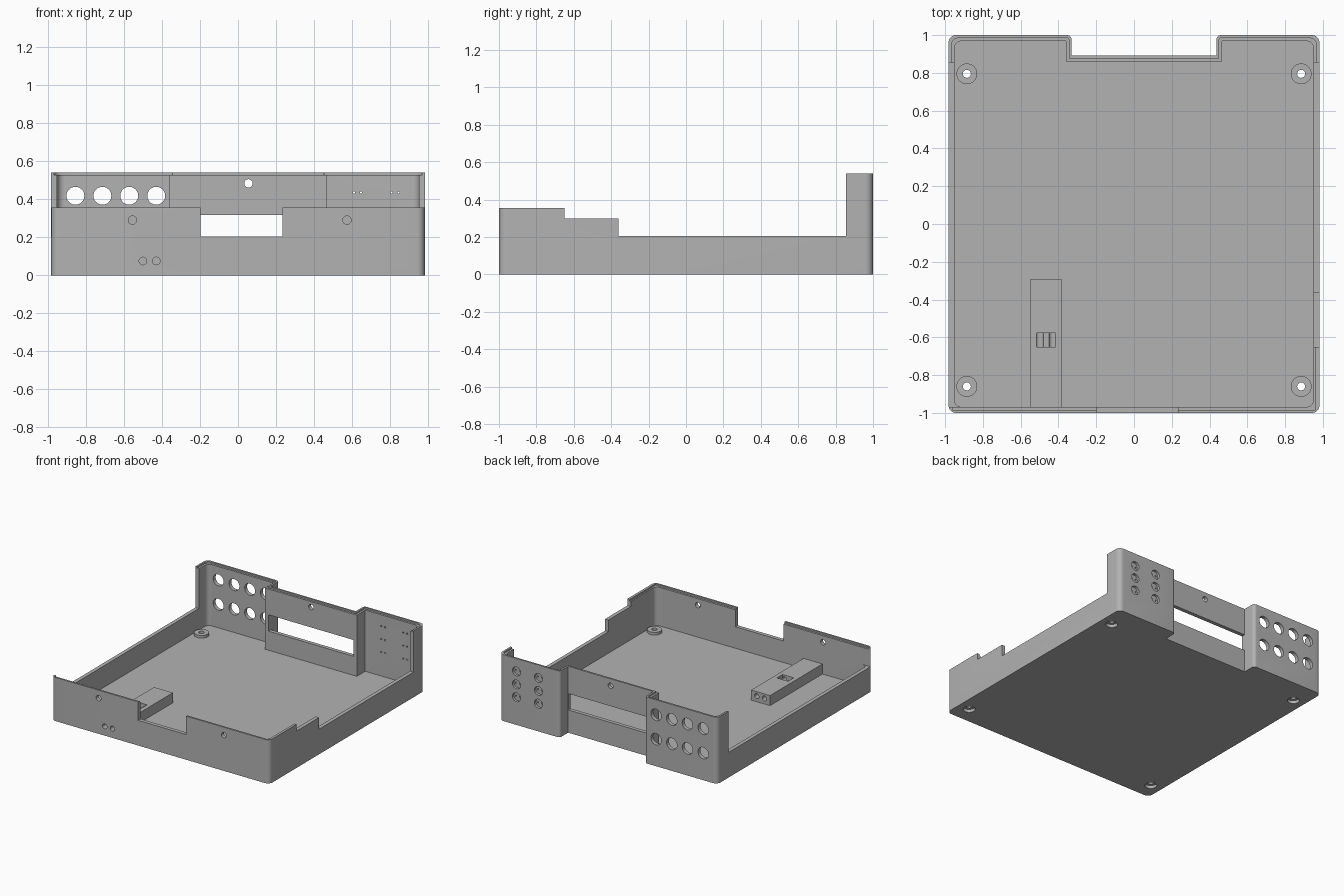
import bpy, bmesh, math
from mathutils import Vector, Matrix

cube = bpy.data.objects.get("Cube")
if cube:
    bpy.data.objects.remove(cube, do_unlink=True)

grey = bpy.data.materials.new("plain grey")
grey.use_nodes = True
colour = (0.45, 0.45, 0.45, 1)
grey.diffuse_color = colour
grey.node_tree.nodes["Principled BSDF"].inputs["Base Color"].default_value = colour


def add_object(name, bm):
    bmesh.ops.recalc_face_normals(bm, faces=bm.faces[:])
    mesh = bpy.data.meshes.new(name)
    bm.to_mesh(mesh)
    bm.free()
    mesh.materials.append(grey)
    ob = bpy.data.objects.new(name, mesh)
    bpy.context.scene.collection.objects.link(ob)
    return ob


def box(name, x, y, z):
    bm = bmesh.new()
    bmesh.ops.create_cube(bm, size=1)
    for v in bm.verts:
        v.co = Vector([r[0] if c < 0 else r[1] for c, r in zip(v.co, (x, y, z))])
    return add_object(name, bm)


def cylinder(name, centre, radius, length, axis="Z", top_radius=None, sides=32):
    bm = bmesh.new()
    turn = Matrix.Rotation(math.radians(90), 4, "X") if axis == "Y" else Matrix()
    bmesh.ops.create_cone(bm, cap_ends=True, segments=sides, radius1=radius,
                          radius2=top_radius or radius, depth=length,
                          matrix=Matrix.Translation(centre) @ turn)
    return add_object(name, bm)


def prism(name, corners, z0, z1):
    """Extrude a closed outline of (x, y, corner radius)."""
    pts = []
    for i, (x, y, r) in enumerate(corners):
        p = Vector((x, y))
        if r == 0:
            pts.append(p)
            continue
        a = (Vector(corners[i - 1][:2]) - p).normalized() * r
        b = (Vector(corners[(i + 1) % len(corners)][:2]) - p).normalized() * r
        for k in range(9):
            t = math.radians(k * 90 / 8)
            pts.append(p + a * (1 - math.sin(t)) + b * (1 - math.cos(t)))
    bm = bmesh.new()
    face = bm.faces.new([bm.verts.new((p.x, p.y, z0)) for p in pts])
    out = bmesh.ops.extrude_face_region(bm, geom=[face])
    up = [g for g in out["geom"] if isinstance(g, bmesh.types.BMVert)]
    bmesh.ops.translate(bm, verts=up, vec=(0, 0, z1 - z0))
    return add_object(name, bm)


def outline(inset, r_corner, r_notch):
    """Tray outline with the recess in the back, moved inward by inset."""
    x, y = 0.982 - inset, 1 - inset
    left, right, back = -0.33 - inset, 0.436 + inset, 0.892 - inset
    return [(-x, -y, r_corner), (x, -y, r_corner), (x, y, r_corner),
            (right, y, r_notch), (right, back, 0), (left, back, 0),
            (left, y, r_notch), (-x, y, r_corner)]


def combine(tool, operation="DIFFERENCE"):
    mod = tray.modifiers.new("combine", "BOOLEAN")
    mod.operation, mod.solver, mod.object = operation, "EXACT", tool
    bpy.context.view_layer.objects.active = tray
    bpy.ops.object.modifier_apply(modifier=mod.name)
    bpy.data.objects.remove(tool, do_unlink=True)


FLOOR, LOW, FRONT, TOP = 0.03, 0.205, 0.355, 0.54

# Hollow tray with a thin lip round the top
tray = prism("enclosure_tray", outline(0, 0.04, 0.025), 0, TOP)
combine(prism("cavity", outline(0.031, 0.04, 0), FLOOR, 1))
combine(prism("lip_step", outline(0.015, 0.04, 0.01), TOP - 0.012, 1))

# Lower the front and side walls
combine(box("front_cut", (-2, 2), (-2, 0.855), (FRONT, 1)))
combine(box("right_cut", (-2, -0.9), (-0.969, 0.855), (LOW, 1)))
combine(box("left_step_cut", (0.9, 2), (-0.65, 0.855), (0.3, 1)))
combine(box("left_cut", (0.9, 2), (-0.362, 0.855), (LOW, 1)))
combine(box("front_lip_step", (-0.962, 0.962), (-0.985, -0.6), (FRONT - 0.012, 1)))
combine(box("front_notch", (-0.198, 0.234), (-2, -0.8), (LOW, 1)))

# Slot and screw hole in the recessed back panel
combine(box("panel_slot", (-0.329, 0.435), (0.8, 0.95), (0.185, 0.318)))
combine(cylinder("panel_hole", (0.055, 0.87, 0.483), 0.022, 0.2, "Y"))

# Corner standoffs with recessed screw holes
for x in (-0.885, 0.885):
    for y in (-0.86, 0.795):
        combine(cylinder("standoff", (x, y, 0.035), 0.055, 0.034), "UNION")
        combine(cylinder("screw_recess", (x, y, 0), 0.045, 0.05))
        combine(cylinder("screw_hole", (x, y, 0), 0.021, 0.3))

# Wire guide block on the floor, with two tunnels and a window
combine(box("guide", (-0.55, -0.38), (-0.98, -0.295), (0.015, 0.112)), "UNION")
for x in (-0.5, -0.43):
    combine(cylinder("tunnel", (x, -0.7, 0.075), 0.02, 1, "Y"))
combine(box("guide_window", (-0.515, -0.415), (-0.65, -0.577), (0.075, 0.3)))

# Front screw holes
for x in (-0.555, 0.573):
    combine(cylinder("front_hole", (x, -1, 0.29), 0.022, 0.2, "Y"))

# Two rows of large connector holes in the back
for x in (-0.855, -0.713, -0.572, -0.43):
    for z in (0.22, 0.418):
        combine(cylinder("connector_hole", (x, 1, z), 0.047, 0.16, "Y"))

# Shallow lamp seats in the back, each with two pin holes
for x in (0.628, 0.826):
    for z in (0.225, 0.33, 0.435):
        combine(cylinder("lamp_seat", (x, 1.03, z), 0.036, 0.1, "Y"))
        for dx in (-0.018, 0.018):
            combine(cylinder("pin_hole", (x + dx, 1, z), 0.006, 0.16, "Y", sides=12))

# Smooth curved walls, sharp edges elsewhere
for ob in bpy.context.selected_objects:
    ob.select_set(False)
tray.select_set(True)
bpy.context.view_layer.objects.active = tray
bpy.ops.object.shade_smooth_by_angle(angle=math.radians(30))
